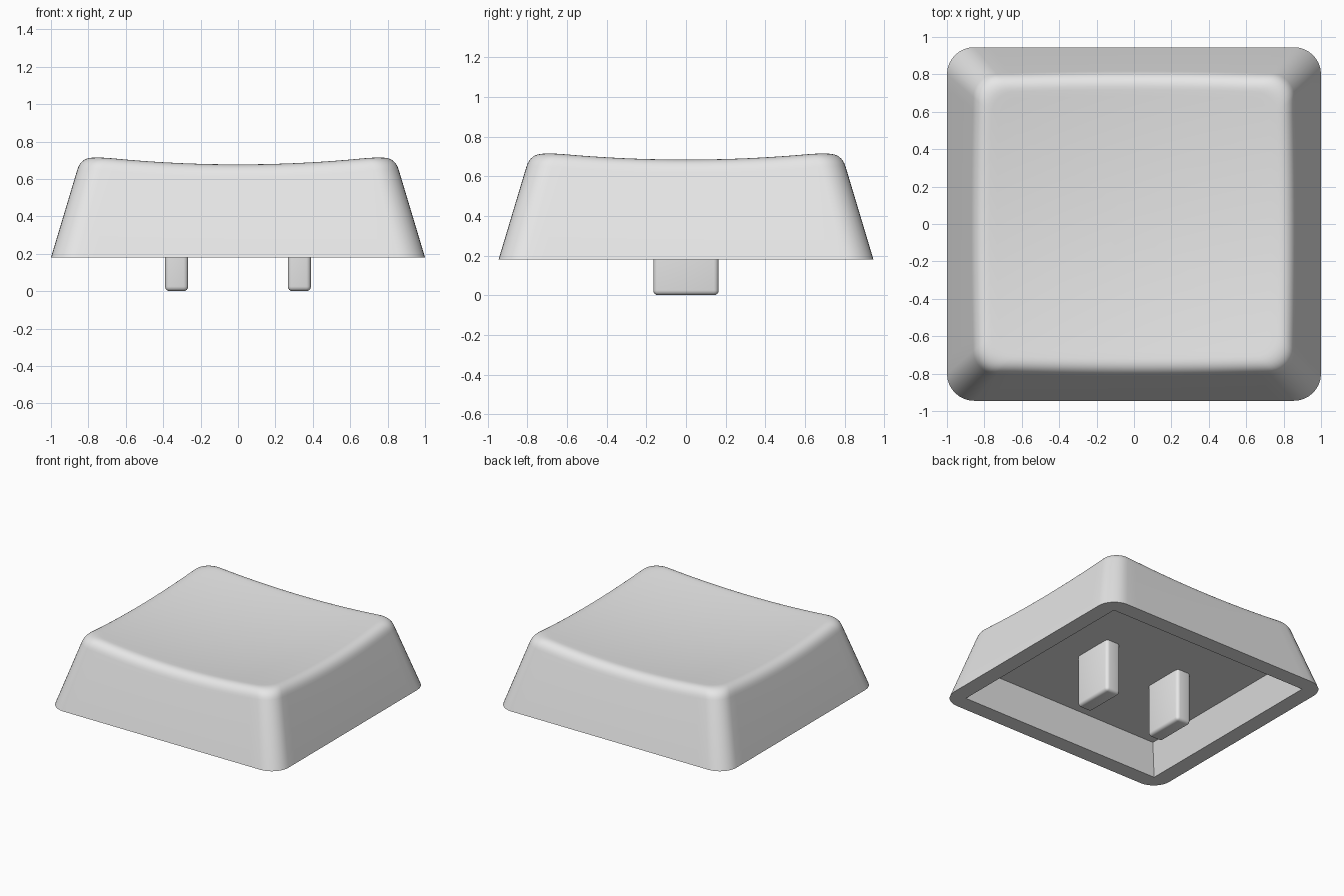
import bpy, bmesh, math

if "Cube" in bpy.data.objects:
    bpy.data.objects.remove(bpy.data.objects["Cube"])

BASE_Z, CEILING_Z = 0.18, 0.41
HALF_X, HALF_Y = 1.0, 0.945
SLOPE = 0.3          # inward lean of the walls per unit of height
FILLET = 0.075       # size of the rounded top edge
ARC, SIDE = 8, 20    # segments per corner and per side

grey = bpy.data.materials.new("light grey plastic")
grey.diffuse_color = (0.8, 0.8, 0.8, 1)
grey.use_nodes = True
grey.node_tree.nodes["Principled BSDF"].inputs["Base Color"].default_value = grey.diffuse_color


def dish(x, y):
    """Height of the scooped top surface."""
    return 0.638 + 0.075 * (x * x + y * y)


def outline(hx, hy, r):
    """Rounded rectangle, counter-clockwise, with subdivided sides."""
    corners = []
    for k, (sx, sy) in enumerate([(1, 1), (-1, 1), (-1, -1), (1, -1)]):
        arc = []
        for i in range(ARC + 1):
            a = math.pi / 2 * (k + i / ARC)
            arc.append((sx * (hx - r) + r * math.cos(a),
                        sy * (hy - r) + r * math.sin(a)))
        corners.append(arc)
    pts = []
    for k, arc in enumerate(corners):
        pts += arc
        (x0, y0), (x1, y1) = arc[-1], corners[(k + 1) % 4][0]
        pts += [(x0 + (x1 - x0) * i / SIDE, y0 + (y1 - y0) * i / SIDE)
                for i in range(1, SIDE)]
    return pts


def wall_point(index, inset):
    return outline(HALF_X - inset, HALF_Y - inset, 0.145 - 0.13 * inset)[index]


def flat_ring(hx, hy, r, z):
    return [(x, y, z) for x, y in outline(hx, hy, r)]


def finish(obj, angle):
    obj.data.materials.append(grey)
    bpy.ops.object.select_all(action='DESELECT')
    obj.select_set(True)
    bpy.context.view_layer.objects.active = obj
    bpy.ops.object.shade_smooth_by_angle(angle=math.radians(angle))


# Cap shell: ceiling, cavity lip, outer base, then wall and rounded edge
rings = [flat_ring(0.805, 0.75, 0, CEILING_Z),
         flat_ring(0.875, 0.82, 0, BASE_Z),
         flat_ring(HALF_X, HALF_Y, 0.145, BASE_Z)]
STEPS = 8
edge = [[] for _ in range(STEPS + 1)]
for n in range(len(rings[0])):
    inset = 0.15
    for _ in range(4):                       # where the wall meets the dish
        inset = SLOPE * (dish(*wall_point(n, inset)) - BASE_Z)
    crest = wall_point(n, inset)
    low = wall_point(n, inset - SLOPE * FILLET)
    top = wall_point(n, inset + FILLET)
    a = (*low, BASE_Z + inset / SLOPE - FILLET)
    b = (*crest, dish(*crest))
    c = (*top, dish(*top))
    for s in range(STEPS + 1):
        t = s / STEPS
        edge[s].append([(1 - t) ** 2 * p + 2 * t * (1 - t) * q + t * t * w
                        for p, q, w in zip(a, b, c)])
rings += edge

# Scooped top made of shrinking rings
for f in (0.95, 0.85, 0.7, 0.55, 0.4, 0.25, 0.1):
    rings.append([(x * f, y * f, dish(x * f, y * f)) for x, y, _ in edge[-1]])

bm = bmesh.new()
loops = [[bm.verts.new(p) for p in ring] for ring in rings]
count = len(loops[0])
for lower, upper in zip(loops, loops[1:]):
    for i in range(count):
        j = (i + 1) % count
        bm.faces.new((lower[i], lower[j], upper[j], upper[i]))
bm.faces.new(loops[-1])
bm.faces.new(loops[0][::-1])
bmesh.ops.remove_doubles(bm, verts=bm.verts, dist=1e-5)
bmesh.ops.recalc_face_normals(bm, faces=bm.faces)
mesh = bpy.data.meshes.new("cap_shell")
bm.to_mesh(mesh)
bm.free()
shell = bpy.data.objects.new("cap_shell", mesh)
bpy.context.collection.objects.link(shell)
finish(shell, 30)

# Two mounting prongs under the ceiling
for side, name in ((-1, "left_prong"), (1, "right_prong")):
    height = CEILING_Z + 0.04
    bpy.ops.mesh.primitive_cube_add(size=1, location=(side * 0.328, 0, height / 2))
    prong = bpy.context.object
    prong.name = name
    prong.scale = (0.124, 0.33, height)
    bpy.ops.object.transform_apply(location=False, rotation=False, scale=True)
    bevel = prong.modifiers.new("rounded edges", 'BEVEL')
    bevel.width = 0.025
    bevel.segments = 4
    bpy.ops.object.modifier_apply(modifier=bevel.name)
    finish(prong, 40)
